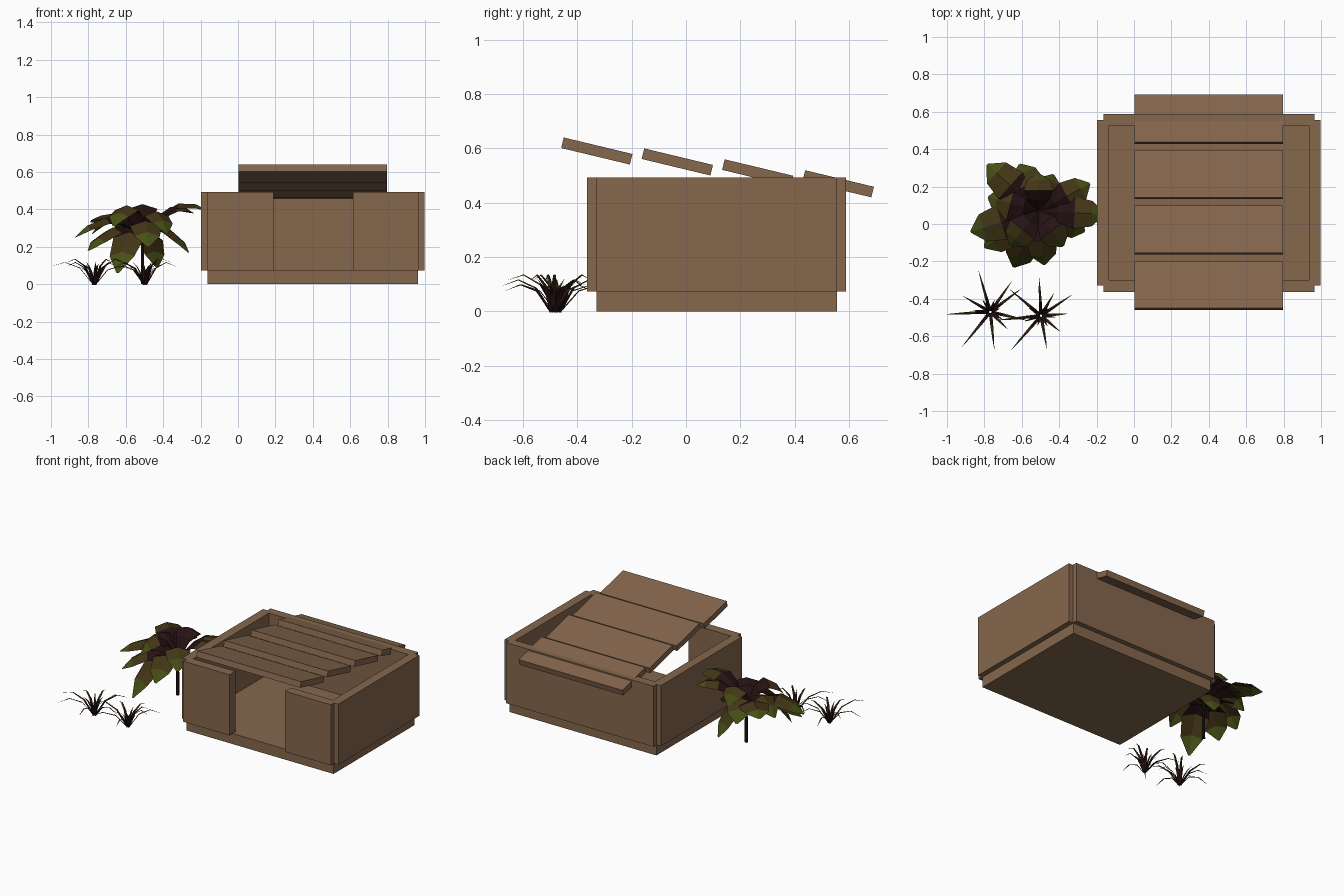
import bpy, math
from mathutils import Matrix, Vector

if "Cube" in bpy.data.objects:
    bpy.data.objects.remove(bpy.data.objects["Cube"])


def material(name, rgb):
    m = bpy.data.materials.new(name)
    m.diffuse_color = (*rgb, 1)
    m.use_nodes = True
    m.node_tree.nodes["Principled BSDF"].inputs["Base Color"].default_value = m.diffuse_color
    return m


WOOD = material("brown_wood", (0.235, 0.136, 0.075))
FOLIAGE = [material("dark_maroon", (0.020, 0.006, 0.007)),
           material("olive_brown", (0.056, 0.036, 0.008)),
           material("leaf_green", (0.064, 0.080, 0.008))]


def make(name, verts, faces, mats, indices=None):
    me = bpy.data.meshes.new(name)
    me.from_pydata([tuple(v) for v in verts], [], faces)
    for m in mats:
        me.materials.append(m)
    if indices:
        for p, i in zip(me.polygons, indices):
            p.material_index = i
    ob = bpy.data.objects.new(name, me)
    bpy.context.collection.objects.link(ob)
    return ob


def box(name, x0, x1, y0, y1, z0, z1, mat=WOOD):
    v = [(x, y, z) for z in (z0, z1) for x, y in ((x0, y0), (x1, y0), (x1, y1), (x0, y1))]
    f = [(3, 2, 1, 0), (4, 5, 6, 7)] + [(i, (i + 1) % 4, (i + 1) % 4 + 4, i + 4) for i in range(4)]
    return make(name, v, f, [mat])


# wooden crate: floor slab, walls, and a front wall with a central opening
ZB, ZT = 0.073, 0.492
box("base_slab", -0.162, 0.962, -0.33, 0.555, 0, ZB)
box("left_wall", -0.197, -0.133, -0.33, 0.555, ZB, ZT)
box("right_wall", 0.935, 0.998, -0.33, 0.555, ZB, ZT)
box("back_wall", -0.164, 0.966, 0.527, 0.589, ZB, ZT)
box("front_panel_left", -0.164, 0.19, -0.364, -0.30, ZB, ZT)
box("front_panel_right", 0.614, 0.966, -0.364, -0.30, ZB, ZT)

# four sloping roof slats
for i in range(4):
    ob = box("roof_slat_%d" % (i + 1), 0.003, 0.797, -0.13, 0.13, -0.02, 0.02)
    ob.matrix_world = (Matrix.Translation((0, -0.328 + i * 0.296, 0.590 - i * 0.0402))
                       @ Matrix.Rotation(math.radians(-13.5), 4, 'X'))


def ribbon(data, origin, az, p0, p1, p2, profile, fold, cols):
    """Arched leaf folded along its midrib; p0..p2 are (radius, z) Bezier points."""
    verts, faces, idx = data
    a = math.radians(az)
    out, side = Vector((math.cos(a), math.sin(a), 0)), Vector((-math.sin(a), math.cos(a), 0))
    start = len(verts)
    for t, w in profile:
        r, z = [(1 - t) ** 2 * p0[k] + 2 * t * (1 - t) * p1[k] + t * t * p2[k] for k in (0, 1)]
        mid = origin + out * r + Vector((0, 0, z))
        for s in (-1, 0, 1):
            verts.append(mid + side * (s * w / 2) - Vector((0, 0, abs(s) * w * fold)))
    for i in range(len(profile) - 1):
        for j in (0, 1):
            b = start + i * 3 + j
            faces.append((b, b + 3, b + 4, b + 1))
            idx.append(cols[i])


# broad-leaved bush: (azimuth, reach, arch height, tip height, width)
leaves = [
    (138, 0.37, 0.46, 0.33, 0.19), (112, 0.27, 0.50, 0.25, 0.18), (68, 0.21, 0.36, 0.09, 0.14),
    (28, 0.31, 0.50, 0.38, 0.16), (-3, 0.35, 0.53, 0.39, 0.17), (-24, 0.27, 0.40, 0.17, 0.15),
    (-84, 0.29, 0.46, 0.20, 0.17), (-114, 0.33, 0.42, 0.06, 0.18), (-146, 0.35, 0.40, 0.18, 0.18),
    (197, 0.38, 0.46, 0.25, 0.19), (165, 0.28, 0.50, 0.27, 0.18), (-55, 0.23, 0.52, 0.27, 0.16),
    (90, 0.20, 0.56, 0.33, 0.16), (-130, 0.24, 0.56, 0.31, 0.17),
]
root = Vector((-0.51, 0.07, 0))
bush = ([], [], [])
for az, r, arch, tip, w in leaves:
    ribbon(bush, root, az, (0.0, 0.25), (r * 0.5, arch), (r, tip),
           [(0, 0.012), (0.3, w * 0.65), (0.55, w), (0.82, w * 0.8), (1, 0.012)],
           0.16, (0, 0, 1, 2))
make("bush_leaves", bush[0], bush[1], FOLIAGE, bush[2])

# bush stem
bpy.ops.mesh.primitive_cone_add(vertices=6, radius1=0.011, radius2=0.008, depth=0.32,
                                location=(root.x, root.y, 0.16))
stem = bpy.context.object
stem.name = "bush_stem"
stem.data.materials.append(FOLIAGE[0])

# two grass tufts: long outer blades (azimuth, reach) plus short upright inner blades
tufts = [
    ((-0.768, -0.47), [(106, 0.23), (183, 0.232), (231, 0.24), (276, 0.20), (55, 0.20),
                       (37, 0.21), (-13, 0.21), (150, 0.17), (-45, 0.13)]),
    ((-0.497, -0.49), [(93, 0.21), (34, 0.20), (4, 0.14), (-80, 0.18), (229, 0.245),
                       (186, 0.24), (140, 0.22), (60, 0.14), (-40, 0.13)]),
]
for n, (pos, blades) in enumerate(tufts):
    o = Vector((*pos, 0))
    data = ([], [], [])
    prof = [(0, 0.018), (0.35, 0.016), (0.7, 0.010), (1, 0.001)]
    for k, (az, r) in enumerate(blades):
        ribbon(data, o, az, (0.006, 0), (r * 0.45, 0.15 + 0.02 * (k % 3)),
               (r, 0.075 + 0.02 * (k % 3)), prof, 0.25, (0, 1, 2))
    for k in range(7):
        r = 0.055 + 0.012 * (k % 4)
        ribbon(data, o, k * 51.4 + 20 + 25 * n, (0.006, 0), (r * 0.35, 0.09),
               (r, 0.095 + 0.012 * (k % 3)), prof, 0.25, (0, 0, 1))
    make("grass_tuft_%d" % (n + 1), data[0], data[1], FOLIAGE, data[2])
